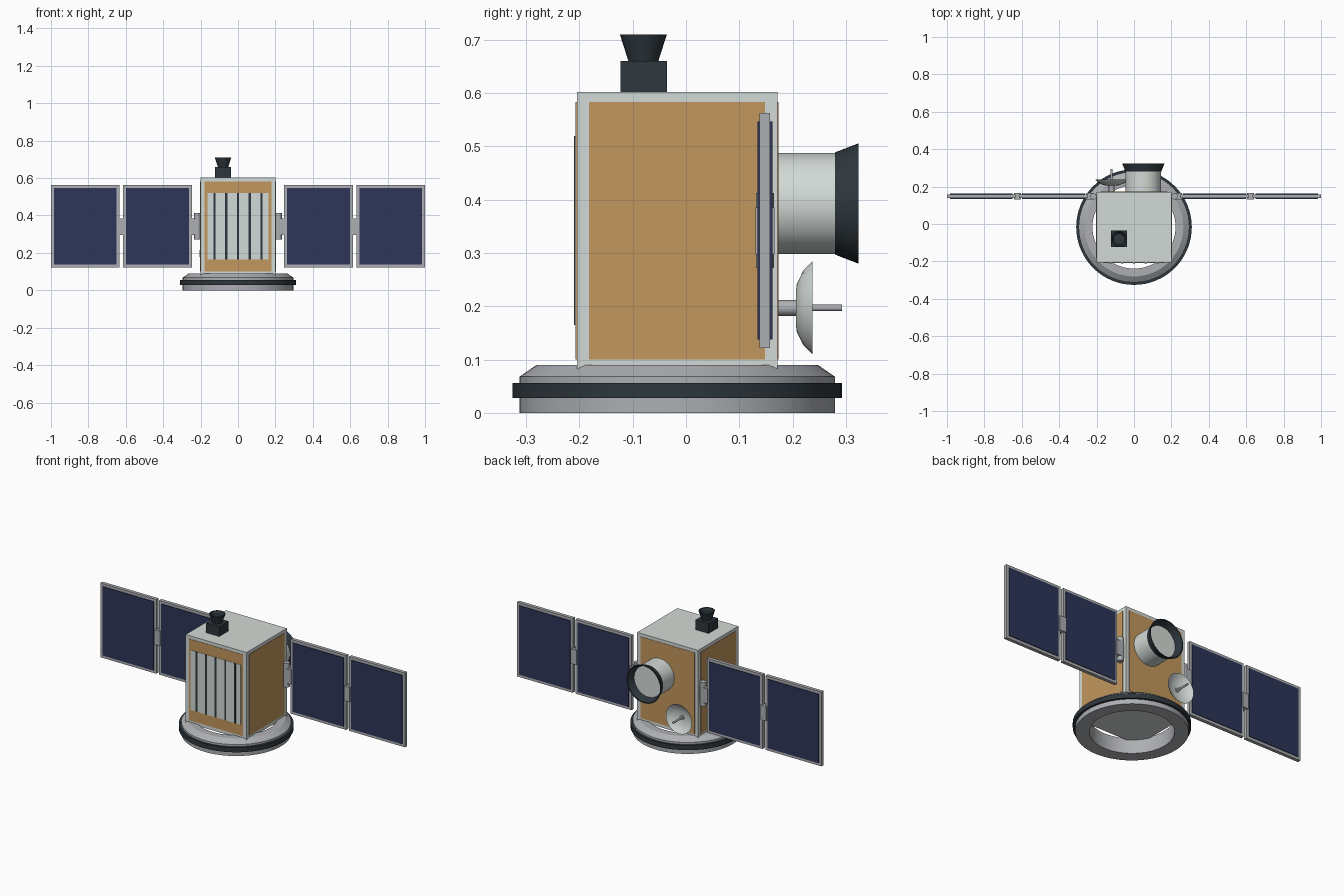
import bpy, bmesh, math
from mathutils import Matrix, Vector

cube = bpy.data.objects.get("Cube")
if cube:
    bpy.data.objects.remove(cube, do_unlink=True)


def material(name, rgb):
    m = bpy.data.materials.new(name)
    m.use_nodes = True
    m.diffuse_color = (*rgb, 1)
    m.node_tree.nodes["Principled BSDF"].inputs["Base Color"].default_value = (*rgb, 1)
    return m


PALE = material("pale white", (0.65, 0.70, 0.67))
GOLD = material("gold foil", (0.54, 0.31, 0.11))
BLUE = material("solar blue", (0.027, 0.036, 0.10))
DARK = material("charcoal", (0.027, 0.038, 0.047))
GREY = material("metal grey", (0.42, 0.43, 0.45))


def finish(name, bm, mat):
    bmesh.ops.recalc_face_normals(bm, faces=bm.faces)
    mesh = bpy.data.meshes.new(name)
    bm.to_mesh(mesh)
    bm.free()
    mesh.materials.append(mat)
    ob = bpy.data.objects.new(name, mesh)
    bpy.context.collection.objects.link(ob)
    return ob


def box(name, x, y, z, mat):
    """Box from (low, high) pairs on each axis."""
    bm = bmesh.new()
    size = [abs(b - a) for a, b in (x, y, z)]
    mid = Vector([(a + b) / 2 for a, b in (x, y, z)])
    bmesh.ops.create_cube(bm, size=1, matrix=Matrix.Translation(mid) @ Matrix.Diagonal((*size, 1)))
    return finish(name, bm, mat)


def lathe(name, profile, origin, mat, axis="Z", closed=False, steps=48):
    """Revolve (radius, height) points around Z or +Y."""
    bm = bmesh.new()
    verts = [bm.verts.new((r, 0, h)) for r, h in profile]
    edges = [bm.edges.new(p) for p in zip(verts, verts[1:])]
    if closed:
        edges.append(bm.edges.new((verts[-1], verts[0])))
    bmesh.ops.spin(bm, geom=verts + edges, cent=(0, 0, 0), axis=(0, 0, 1),
                   angle=math.tau, steps=steps, use_duplicate=False)
    bmesh.ops.remove_doubles(bm, verts=bm.verts, dist=1e-5)
    if axis == "Y":
        bm.transform(Matrix.Rotation(-math.pi / 2, 4, "X"))
    bm.transform(Matrix.Translation(origin))
    ob = finish(name, bm, mat)
    ob.data.shade_smooth()
    ob.data.set_sharp_from_angle(angle=math.radians(30))
    return ob


def rod(name, radius, low, high, origin, mat, axis="Z", steps=24):
    return lathe(name, [(0, low), (radius, low), (radius, high), (0, high)],
                 origin, mat, axis, steps=steps)


# Main body with foil plates on four sides
W, FRONT, BACK, TOP = 0.20, -0.205, 0.172, 0.602
MID = (FRONT + BACK) / 2
FOIL_Z = (0.10, 0.583)
T = 0.002
box("body", (-W, W), (FRONT, BACK), (0.08, TOP), PALE)
box("front_foil", (-0.178, 0.178), (FRONT - T, FRONT + T), FOIL_Z, GOLD)
box("back_foil", (-0.178, 0.178), (BACK - T, BACK + T), FOIL_Z, GOLD)
for side, label in ((1, "left"), (-1, "right")):
    box(label + "_foil", (side * (W - T), side * (W + T)), (-0.182, 0.148), FOIL_Z, GOLD)

# Front radiator with dark slots
RAD_Z = (0.165, 0.52)
box("radiator", (-0.164, 0.164), (FRONT - 0.004, FRONT), RAD_Z, PALE)
for i in range(-2, 3):
    x = i * 0.063
    box("radiator_slot", (x - 0.006, x + 0.006), (FRONT - 0.005, FRONT), RAD_Z, DARK)

# Docking ring with a dark band
lathe("base_ring", [(0.222, 0), (0.296, 0), (0.296, 0.068), (0.264, 0.09), (0.222, 0.09)],
      (0, MID, 0), GREY, closed=True, steps=64)
lathe("ring_band", [(0.29, 0.028), (0.309, 0.028), (0.309, 0.056), (0.29, 0.056)],
      (0, MID, 0), DARK, closed=True, steps=64)

# Sensor on the roof
box("sensor_block", (-0.123, -0.037), (-0.123, -0.036), (TOP, 0.66), DARK)
lathe("sensor_horn", [(0, 0.66), (0.028, 0.66), (0.044, 0.71), (0.038, 0.71), (0.03, 0.69), (0, 0.69)],
      (-0.08, -0.08, 0), DARK, steps=32)

# Telescope on the back
SCOPE = (0.05, 0, 0.393)
rod("telescope_tube", 0.095, BACK, 0.284, SCOPE, PALE, "Y", 48)
lathe("telescope_hood", [(0.09, 0.28), (0.096, 0.28), (0.113, 0.324), (0.107, 0.324)],
      SCOPE, DARK, "Y", closed=True)

# Dish antenna on the back
DISH = (-0.12, 0, 0.197)
rod("dish_mount", 0.015, BACK, 0.214, DISH, GREY, "Y")
lathe("dish", [(0, 0.206), (0.03, 0.206), (0.045, 0.208), (0.07, 0.22), (0.087, 0.237),
               (0.068, 0.224), (0.044, 0.213), (0, 0.209)], DISH, PALE, "Y", steps=32)
rod("dish_feed", 0.006, 0.209, 0.293, DISH, GREY, "Y", 16)

# Solar wings, mirrored
RIM = 0.016
HINGE_Y = (0.130, 0.166)
HINGE_Z = (0.297, 0.385)
for side, label in ((1, "left"), (-1, "right")):
    def span(a, b):
        return (side * a, side * b)

    rod(label + "_wing_pivot", 0.017, 0.272, 0.413, (side * 0.217, 0.148, 0), GREY)
    box(label + "_wing_bracket", span(0.19, 0.225), (0.138, 0.158), HINGE_Z, GREY)
    box(label + "_wing_root", span(0.222, 0.256), HINGE_Y, HINGE_Z, GREY)
    box(label + "_wing_hinge", span(0.604, 0.642), HINGE_Y, HINGE_Z, GREY)
    for a, b in ((0.247, 0.614), (0.633, 1.0)):
        box(label + "_panel_frame", span(a, b), (0.138, 0.158), (0.122, 0.563), GREY)
        box(label + "_panel_cells", span(a + RIM, b - RIM), (0.134, 0.162),
            (0.122 + RIM, 0.563 - RIM), BLUE)
